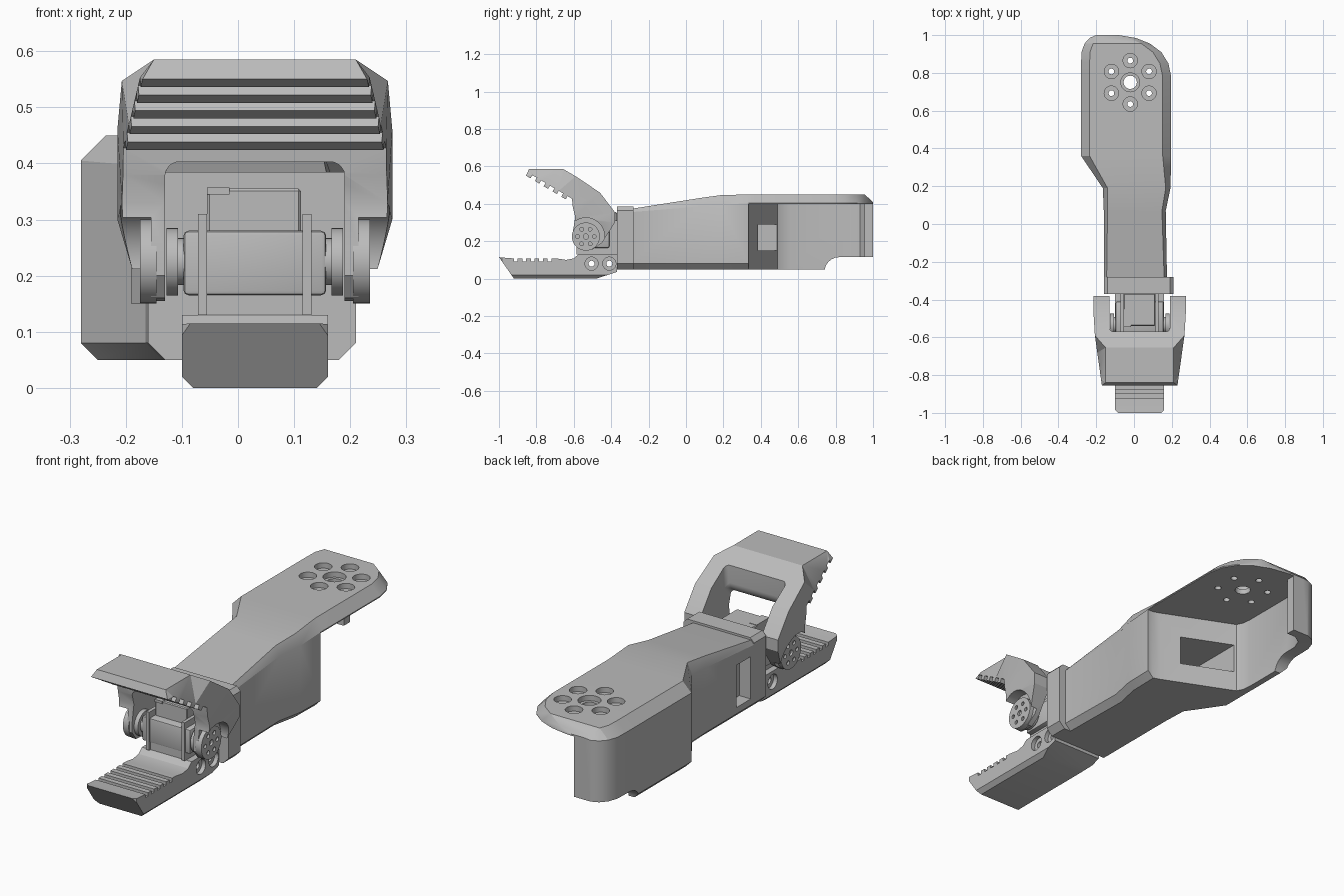
import bpy, bmesh, math
from mathutils import Matrix, Vector

cube = bpy.data.objects.get("Cube")
if cube:
    bpy.data.objects.remove(cube, do_unlink=True)

grey = bpy.data.materials.new("light grey")
grey.use_nodes = True
grey.diffuse_color = (0.5, 0.5, 0.5, 1)
grey.node_tree.nodes["Principled BSDF"].inputs["Base Color"].default_value = (0.5, 0.5, 0.5, 1)

MID = 0.03                      # centre line of the gripper
PIVOT = (-0.535, 0.225)         # y, z of the finger hinge


def finish(bm, name):
    bmesh.ops.recalc_face_normals(bm, faces=bm.faces)
    mesh = bpy.data.meshes.new(name)
    bm.to_mesh(mesh)
    bm.free()
    mesh.materials.append(grey)
    ob = bpy.data.objects.new(name, mesh)
    bpy.context.collection.objects.link(ob)
    return ob


def loft(name, rings):
    """Skin a row of equal rings and cap both ends."""
    bm = bmesh.new()
    rows = [[bm.verts.new(p) for p in ring] for ring in rings]
    n = len(rows[0])
    for a, b in zip(rows, rows[1:]):
        for i in range(n):
            j = (i + 1) % n
            bm.faces.new((a[i], a[j], b[j], b[i]))
    caps = [bm.faces.new(rows[0]), bm.faces.new(rows[-1])]
    bm.normal_update()
    bmesh.ops.triangulate(bm, faces=caps)
    return finish(bm, name)


def side_prism(name, yz, x0, x1):
    return loft(name, [[(x, y, z) for y, z in yz] for x in (x0, x1)])


def plan_prism(name, xy, z0, z1):
    return loft(name, [[(x, y, z) for x, y in xy] for z in (z0, z1)])


def box(name, x, y, z, bevel=0):
    ob = plan_prism(name, [(x[0], y[0]), (x[1], y[0]), (x[1], y[1]), (x[0], y[1])], *z)
    return bevelled(ob, bevel) if bevel else ob


def cylinder(name, centre, radius, depth, axis="Z", sides=32):
    bm = bmesh.new()
    turn = Matrix.Rotation(math.pi / 2, 4, "Y") if axis == "X" else Matrix()
    bmesh.ops.create_cone(bm, cap_ends=True, segments=sides, radius1=radius, radius2=radius,
                          depth=depth, matrix=Matrix.Translation(centre) @ turn)
    return finish(bm, name)


def bake(ob):
    dg = bpy.context.evaluated_depsgraph_get()
    mesh = bpy.data.meshes.new_from_object(ob.evaluated_get(dg))
    ob.modifiers.clear()
    ob.data = mesh
    return ob


def bevelled(ob, width, segments=1):
    m = ob.modifiers.new("Bevel", "BEVEL")
    m.width, m.segments, m.limit_method = width, segments, "ANGLE"
    return bake(ob)


def cut(ob, *cutters):
    for c in cutters:
        c.hide_render = True
        m = ob.modifiers.new("Cut", "BOOLEAN")
        m.operation, m.solver, m.object = "DIFFERENCE", "EXACT", c
        bake(ob)
        bpy.data.objects.remove(c, do_unlink=True)
    return ob


def housing_ring(y, l, r, edge, top, inset, base=0.05, c=0.03):
    """Eight-sided cross-section with chamfered top and bottom edges."""
    return [(l + c, y, base), (r - c, y, base), (r, y, base + c), (r, y, edge),
            (r - inset, y, top), (l + inset, y, top), (l, y, edge), (l, y, base + c)]


# Arm housing: stations of y, left x, right x, edge height, top height, top inset
stations = [
    (-0.30, -0.16, 0.175, 0.355, 0.372, 0.015), (0.07, -0.16, 0.168, 0.385, 0.43, 0.02),
    (0.19, -0.165, 0.193, 0.395, 0.447, 0.025), (0.36, -0.28, 0.197, 0.405, 0.45, 0.045),
    (0.78, -0.28, 0.197, 0.405, 0.45, 0.045), (0.85, -0.28, 0.182, 0.405, 0.45, 0.045),
    (0.91, -0.278, 0.145, 0.405, 0.45, 0.045), (0.955, -0.262, 0.085, 0.405, 0.45, 0.045),
    (0.985, -0.235, 0.01, 0.405, 0.423, 0.04), (1.0, -0.2, -0.08, 0.405, 0.408, 0.03)]
housing = loft("arm_housing", [housing_ring(*s) for s in stations])

# Open bay under the rear lid, leaving one side wall
bay = plan_prism("bay_cutter", [
    (0.4, 0.335), (0.17, 0.335), (0.14, 0.345), (-0.2, 0.49), (-0.215, 0.52), (-0.22, 0.56),
    (-0.22, 0.88), (-0.2, 0.93), (-0.16, 0.955), (-0.115, 0.955), (-0.115, 1.2), (0.4, 1.2)], -0.1, 0.4)
arc = [(0.82 - 0.08 * math.cos(a), 0.035 + 0.08 * math.sin(a))
       for a in [k * math.pi / 12 for k in range(7)]]
step = side_prism("step_cutter", arc + [(1.2, 0.115), (1.2, -0.1), (0.74, -0.1)], -0.5, 0.5)
cable_window = box("window_cutter", (-0.19, 0.045), (0.2, 0.6), (0.15, 0.29))
side_window = box("side_window_cutter", (-0.3, -0.1), (-0.255, -0.15), (0.11, 0.31))
cut(housing, bay, step, cable_window, side_window)

# Mounting holes in the lid: a stepped centre hole and six stepped bolts
spots = [(-0.02, 0.75, 0.05, 0.035)]
for k in range(6):
    a = math.pi / 2 + k * math.pi / 3
    spots.append((-0.02 + 0.115 * math.cos(a), 0.75 + 0.115 * math.sin(a), 0.038, 0.015))
for x, y, wide, narrow in spots:
    cut(housing, cylinder("hole_cutter", (x, y, 0.45), wide, 0.05),
        cylinder("hole_cutter", (x, y, 0.42), narrow, 0.2))

# Front collar
loft("front_collar", [housing_ring(y, -0.16, 0.21, 0.365, 0.385, 0.02) for y in (-0.37, -0.28)])

# Lower jaw with ridges across its gripping face
ridges = []
for k in range(5):
    y = -0.92 + k * 0.045
    ridges += [(y, 0.092), (y + 0.02, 0.092), (y + 0.02, 0.108), (y + 0.045, 0.108)]
jaw_profile = [(-0.92, 0), (-1.0, 0.115), (-0.975, 0.112), (-0.92, 0.108)] + ridges + [
    (-0.64, 0.1), (-0.6, 0.108), (-0.575, 0.13), (-0.37, 0.13), (-0.37, 0.035), (-0.48, 0)]
jaw = side_prism("lower_jaw", jaw_profile, MID - 0.13, MID + 0.13)
edges = [box("edge_cutter", (-0.014, 0.014), (-1.2, 0), (-0.014, 0.014)) for _ in range(2)]
for ob, s in zip(edges, (-1, 1)):
    ob.rotation_euler.y = math.pi / 4
    ob.location = (MID + s * 0.13, 0, 0)
bpy.context.view_layer.update()
cut(jaw, *edges)
for s in (-1, 1):
    x = MID + s * 0.13
    cut(jaw, plan_prism("tip_cutter", [(x + s * 0.01, -1.1), (x - s * 0.02, -1.1),
                                       (x - s * 0.015, -1.0), (x, -0.985), (x + s * 0.01, -0.985)], -0.1, 0.3))
for y in (-0.505, -0.41):
    for s in (-1, 1):
        cut(jaw, cylinder("bolt_cutter", (MID + s * 0.13, y, 0.08), 0.035, 0.04, "X"))
    cut(jaw, cylinder("bolt_cutter", (MID, y, 0.08), 0.016, 0.5, "X", 16))

# Servo motor and its mounting ribs
bevelled(box("servo_body", (-0.097, 0.157), (-0.58, -0.41), (0.165, 0.28)), 0.008, 2)
box("servo_top", (-0.055, 0.112), (-0.54, -0.37), (0.27, 0.355), 0.004)
box("servo_connector", (-0.055, -0.015), (-0.545, -0.45), (0.345, 0.357))
box("servo_seat", (MID - 0.1, MID + 0.1), (-0.575, -0.36), (0.12, 0.168))
for side, s in (("right", -1), ("left", 1)):
    x = MID + s * 0.093
    box(side + "_servo_rib", (x - 0.008, x + 0.008), (-0.585, -0.36), (0.13, 0.31))
    cylinder(side + "_servo_shaft", (MID + s * 0.133, *PIVOT), 0.042, 0.03, "X")
    cylinder(side + "_inner_horn", (MID + s * 0.147, *PIVOT), 0.06, 0.02, "X")

# Upper finger: toothed gripping face followed by the outer outline
start, end = Vector((-0.855, 0.55)), Vector((-0.62, 0.41))
along = (end - start) / 5
inward = Vector((-along.y, along.x)).normalized() * 0.02
teeth = []
for k in range(5):
    p = start + along * k
    teeth += [p, p + along * 0.5, p + along * 0.5 + inward, p + along + inward]
outline = [(p.x, p.y) for p in teeth] + [
    (-0.605, 0.38), (-0.592, 0.33), (-0.605, 0.25), (-0.605, 0.2), (-0.575, 0.16), (-0.5, 0.155),
    (-0.45, 0.19), (-0.38, 0.3), (-0.38, 0.355), (-0.46, 0.46), (-0.59, 0.547),
    (-0.655, 0.585), (-0.84, 0.585)]


def half_width(y, z):
    if z > 0.58:
        return 0.18
    if z < 0.27:
        return 0.2 + (z - 0.155) * 0.35
    return min(0.245, 0.2 + (y + 0.855) * 0.14)


finger = loft("upper_finger", [[(MID + s * half_width(y, z), y, z) for y, z in outline]
                               for s in (-1, 1)])
opening = side_prism("opening_cutter", [(-0.57, 0.8), (-0.57, 0.43), (-0.6, 0.4), (-0.8, 0.4),
                                        (-0.8, 0), (-0.2, 0), (-0.2, 0.8)], MID - 0.16, MID + 0.16)
cut(finger, bevelled(opening, 0.03, 4))

# Hinge recesses and drilled outer horns
for side, s in (("right", -1), ("left", 1)):
    cut(finger, cylinder("recess_cutter", (MID + s * 0.285, *PIVOT), 0.1, 0.2, "X"))
    horn = cylinder(side + "_outer_horn", (MID + s * 0.19, *PIVOT), 0.075, 0.03, "X")
    for k in range(7):
        a, r = k * math.pi / 3, 0.045 if k < 6 else 0
        spot = (MID + s * 0.205, PIVOT[0] + r * math.cos(a), PIVOT[1] + r * math.sin(a))
        cut(horn, cylinder("pin_cutter", spot, 0.01 if k < 6 else 0.014, 0.02, "X", 12))

# Smooth the round surfaces while keeping hard edges
bpy.ops.object.select_all(action="DESELECT")
for ob in bpy.context.collection.objects:
    if ob.type == "MESH" and ob.data.materials and ob.data.materials[0] == grey:
        ob.select_set(True)
        bpy.context.view_layer.objects.active = ob
bpy.ops.object.shade_smooth_by_angle(angle=math.radians(25))
